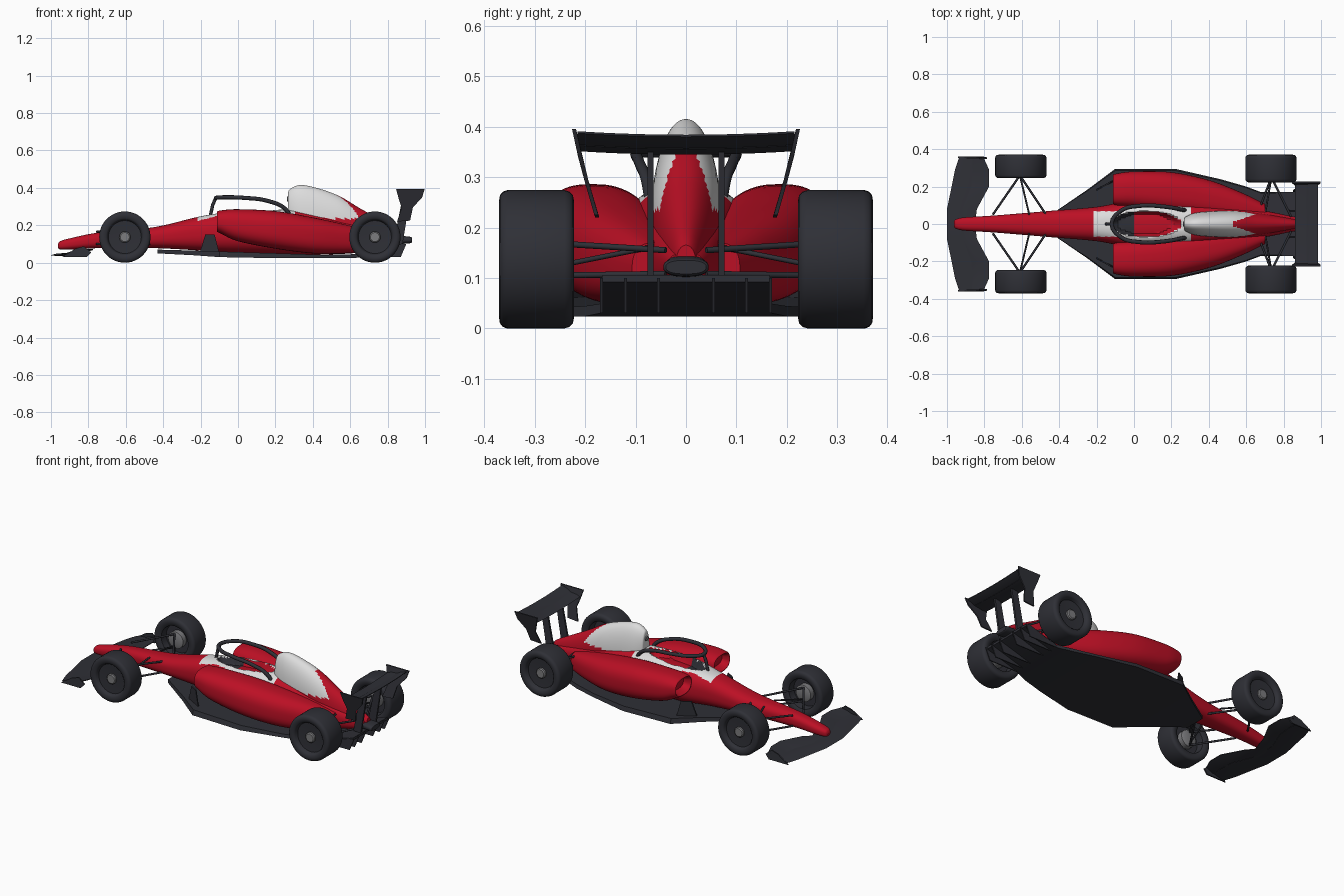
import bpy, bmesh, math
from mathutils import Vector

cube = bpy.data.objects.get("Cube")
if cube:
    bpy.data.objects.remove(cube, do_unlink=True)


def material(name, rgb):
    m = bpy.data.materials.new(name)
    m.use_nodes = True
    m.diffuse_color = (*rgb, 1)
    m.node_tree.nodes["Principled BSDF"].inputs["Base Color"].default_value = (*rgb, 1)
    return m


RED = material("racing red", (0.5, 0.005, 0.018))
WHITE = material("soft white", (0.72, 0.72, 0.72))
DARK = material("carbon dark", (0.028, 0.029, 0.037))
GREY = material("hub grey", (0.2, 0.2, 0.21))


def skin(name, rings, mats, rule=None, angle=35):
    """Bridge equal-sized closed rings and cap both ends."""
    bm = bmesh.new()
    loops = [[bm.verts.new(p) for p in ring] for ring in rings]
    n = len(loops[0])
    for a, b in zip(loops, loops[1:]):
        for i in range(n):
            j = (i + 1) % n
            bm.faces.new((a[i], a[j], b[j], b[i]))
    bm.faces.new(loops[0])
    bm.faces.new(loops[-1])
    bmesh.ops.recalc_face_normals(bm, faces=bm.faces)
    if rule:
        for f in bm.faces:
            f.material_index = rule(f.calc_center_median())
    me = bpy.data.meshes.new(name)
    bm.to_mesh(me)
    bm.free()
    ob = bpy.data.objects.new(name, me)
    bpy.context.collection.objects.link(ob)
    for m in mats:
        me.materials.append(m)
    smooth(ob, angle)
    return ob


def smooth(ob, angle=35):
    bpy.ops.object.select_all(action='DESELECT')
    ob.select_set(True)
    bpy.context.view_layer.objects.active = ob
    bpy.ops.object.shade_smooth_by_angle(angle=math.radians(angle))


def spline(rows, steps):
    """Catmull-Rom interpolation of station rows."""
    rows = [Vector(r) for r in rows]
    out = []
    for i in range(len(rows) - 1):
        a, b, c, d = rows[max(i - 1, 0)], rows[i], rows[i + 1], rows[min(i + 2, len(rows) - 1)]
        for k in range(steps):
            t = k / steps
            out.append(b + (c - a) * (t / 2) + (a * 2 - b * 5 + c * 4 - d) * (t * t / 2)
                       + (b * 3 - a - c * 3 + d) * (t ** 3 / 2))
    return out + [rows[-1]]


def loft(name, rows, mats, rule=None, side=1, power=2.5, waist=0.5, steps=8, n=64, warp=None):
    """Rows are x, centre y, half width, bottom z, top z."""
    rings = []
    for x, yc, hw, zb, zt in spline(rows, steps):
        zc, ring = zb + waist * (zt - zb), []
        for i in range(n):
            a = 2 * math.pi * i / n
            c, s = math.cos(a), math.sin(a)
            y = math.copysign(abs(c) ** (2 / power), c) * hw
            z = math.copysign(abs(s) ** (2 / power), s) * (zt - zc if s > 0 else zc - zb)
            v = (x, side * (yc + y), zc + z)
            ring.append(warp(*v) if warp else v)
        rings.append(ring)
    return skin(name, rings, mats, rule)


def tube(name, pts, r, kind='POLY', mat=DARK):
    cu = bpy.data.curves.new(name, 'CURVE')
    cu.dimensions, cu.bevel_depth, cu.bevel_resolution = '3D', r, 2
    cu.use_fill_caps = True
    sp = cu.splines.new(kind)
    if kind == 'POLY':
        sp.points.add(len(pts) - 1)
        for q, p in zip(sp.points, pts):
            q.co = (*p, 1)
    else:
        sp.bezier_points.add(len(pts) - 1)
        for q, p in zip(sp.bezier_points, pts):
            q.co, q.handle_left_type, q.handle_right_type = p, 'AUTO', 'AUTO'
    cu.materials.append(mat)
    ob = bpy.data.objects.new(name, cu)
    bpy.context.collection.objects.link(ob)
    bpy.ops.object.select_all(action='DESELECT')
    ob.select_set(True)
    bpy.context.view_layer.objects.active = ob
    bpy.ops.object.convert(target='MESH')
    smooth(bpy.context.object, 50)


def plate(name, pts, t, mat=DARK):
    """Thin upright plate from x, y, z points, thickened along y."""
    skin(name, [[(x, y + d, z) for x, y, z in pts] for d in (-t, t)], [mat])


# Main body with a sunken cockpit
def cockpit(x, y):
    return ((x - 0.06) / 0.19) ** 2 + (y / 0.068) ** 2


def sink(x, y, z):
    e = cockpit(x, y)
    return (x, y, z - 0.05 * min(1, (1 - e) * 3)) if e < 1 and z > 0.19 else (x, y, z)


def body_colour(c):
    if c.z < 0.19 or not -0.22 < c.x < 0.3:
        return 0
    if cockpit(c.x, c.y) < 1:
        return 2 if c.x < 0 else 0
    return 1 if abs(c.y) < 0.068 + max(0, c.x + 0.1) * 0.25 else 0


loft("main_body", [(-0.963, 0, 0.012, 0.08, 0.1), (-0.95, 0, 0.026, 0.071, 0.115),
                   (-0.9, 0, 0.036, 0.07, 0.13), (-0.74, 0, 0.046, 0.078, 0.162),
                   (-0.45, 0, 0.07, 0.078, 0.19), (-0.2, 0, 0.092, 0.065, 0.248),
                   (0, 0, 0.125, 0.05, 0.278), (0.25, 0, 0.12, 0.045, 0.285),
                   (0.5, 0, 0.095, 0.045, 0.25), (0.7, 0, 0.07, 0.06, 0.2),
                   (0.87, 0, 0.035, 0.1, 0.15)],
     [RED, WHITE, DARK], body_colour, warp=sink, steps=14, n=96)

# Engine cover and airbox
loft("engine_cover", [(0.268, 0, 0.02, 0.3, 0.36), (0.275, 0, 0.038, 0.25, 0.39),
                      (0.33, 0, 0.06, 0.21, 0.415), (0.42, 0, 0.068, 0.2, 0.4),
                      (0.54, 0, 0.07, 0.18, 0.357), (0.65, 0, 0.06, 0.15, 0.292),
                      (0.75, 0, 0.046, 0.13, 0.237), (0.84, 0, 0.03, 0.12, 0.19),
                      (0.88, 0, 0.02, 0.12, 0.165)], [RED, WHITE],
     lambda c: int(c.z > 0.235 and (c.x < 0.53 or abs(c.y) > (c.x - 0.5) * 0.35)),
     waist=0.15, power=2.1, steps=12)
tube("airbox_intake", [(0.262, 0, 0.34), (0.28, 0, 0.34)], 0.014, mat=GREY)

# Floor and diffuser ramp
floor = [(-0.43, 0.06, 0.05, 0.07), (-0.24, 0.19, 0.04, 0.065), (-0.1, 0.295, 0.03, 0.06),
         (0.22, 0.295, 0.024, 0.05), (0.46, 0.24, 0.024, 0.042), (0.6, 0.2, 0.024, 0.045),
         (0.68, 0.17, 0.03, 0.05), (0.89, 0.17, 0.092, 0.106)]
skin("floor", [[(x, -w, b), (x, w, b), (x, w * 0.97, t), (x, -w * 0.97, t)] for x, w, b, t in floor],
     [DARK], angle=20)
for y in (-0.168, -0.12, -0.055, 0.055, 0.12, 0.168):
    plate("diffuser_strake", [(0.66, y, 0.03), (0.87, y, 0.03), (0.9, y, 0.1), (0.87, y, 0.1)], 0.003)
loft("rear_crash_structure", [(0.8, 0, 0.035, 0.1, 0.15), (0.91, 0, 0.045, 0.103, 0.14),
                              (0.93, 0, 0.04, 0.108, 0.135)], [DARK], n=32)

# Cockpit hoop
arm = [(0.285, 0.07, 0.24), (0.25, 0.078, 0.29), (0.16, 0.093, 0.33), (0.03, 0.097, 0.347),
       (-0.07, 0.07, 0.35)]
tube("cockpit_hoop", arm + [(-0.118, 0, 0.347)] + [(x, -y, z) for x, y, z in reversed(arm)],
     0.011, 'BEZIER')
tube("hoop_pillar", [(-0.118, 0, 0.347), (-0.135, 0, 0.31), (-0.15, 0, 0.24)], 0.009)


def wheel(name, x, y0, y1, side):
    """Tyre turned about its axle, with a recessed rim and hub."""
    w, yc, R = (y1 - y0) / 2, (y0 + y1) / 2, 0.137
    prof = [(0.085, -0.2), (0.09, -0.85), (0.1, -0.95), (0.115, -1), (0.127, -0.97), (0.134, -0.88),
            (R, -0.75), (R, 0.75), (0.134, 0.88), (0.127, 0.97), (0.115, 1), (0.1, 0.96),
            (0.094, 0.88), (0.088, 0.65), (0.04, 0.6)]

    def turn(rows):
        return [[(x + r * math.cos(k * math.pi / 24), side * (yc + o * w),
                  R + r * math.sin(k * math.pi / 24)) for k in range(48)] for r, o in rows]
    skin(name + "_tyre", turn(prof), [DARK])
    skin(name + "_hub", turn([(0.03, 0.5), (0.03, 0.75), (0.024, 0.82)]), [GREY])
    skin(name + "_upright", turn([(0.05, -0.1), (0.05, -0.7), (0.035, -0.8)]), [GREY])


for side, word in ((1, "left"), (-1, "right")):
    wheel("front_" + word, -0.605, 0.245, 0.371, side)
    wheel("rear_" + word, 0.732, 0.222, 0.371, side)

    # Sidepods with a shallow inlet
    loft(word + "_sidepod", [(-0.07, 0.185, 0.06, 0.19, 0.255), (-0.1, 0.185, 0.068, 0.178, 0.265),
                             (-0.113, 0.185, 0.076, 0.168, 0.272), (-0.09, 0.185, 0.085, 0.155, 0.28),
                             (0, 0.185, 0.096, 0.115, 0.286), (0.2, 0.17, 0.107, 0.075, 0.276),
                             (0.4, 0.135, 0.1, 0.05, 0.242), (0.57, 0.095, 0.075, 0.05, 0.205),
                             (0.7, 0.062, 0.045, 0.06, 0.17)], [RED], side=side, power=2.6)

    # Bargeboard
    plate(word + "_bargeboard", [(-0.205, side * 0.18, 0.05), (-0.1, side * 0.235, 0.05),
                                 (-0.125, side * 0.225, 0.15), (-0.175, side * 0.195, 0.15)], 0.004)

    # Suspension arms
    for x in (-0.47, -0.755):
        for z0, z1 in ((0.165, 0.175), (0.1, 0.095)):
            tube(word + "_front_arm", [(x, side * 0.05, z0), (-0.61, side * 0.26, z1)], 0.006)
    tube(word + "_front_pushrod", [(-0.56, side * 0.05, 0.165), (-0.61, side * 0.26, 0.105)], 0.005)
    for x in (0.655, 0.84):
        for z0, z1 in ((0.155, 0.168), (0.108, 0.105)):
            tube(word + "_rear_arm", [(x, side * 0.04, z0), (0.735, side * 0.25, z1)], 0.006)
    tube(word + "_rear_pushrod", [(0.7, side * 0.05, 0.165), (0.735, side * 0.25, 0.125)], 0.005)

    # Rear wing endplate and pillar
    plate(word + "_rear_endplate", [(x, side * y, z) for x, y, z in (
        (0.845, 0.222, 0.395), (0.998, 0.222, 0.395), (0.985, 0.212, 0.35), (0.935, 0.198, 0.295),
        (0.92, 0.178, 0.225), (0.85, 0.176, 0.22), (0.875, 0.198, 0.295), (0.86, 0.21, 0.34))], 0.004)
    plate(word + "_wing_pillar", [(x, side * 0.07, z) for x, z in (
        (0.83, 0.1), (0.88, 0.1), (0.92, 0.35), (0.88, 0.35))], 0.006)

    # Front wing endplate
    plate(word + "_front_endplate", [(-0.94, side * 0.357, 0.03), (-0.81, side * 0.357, 0.03),
                                     (-0.785, side * 0.352, 0.055), (-0.825, side * 0.352, 0.088),
                                     (-0.87, side * 0.354, 0.075)], 0.004)


def foil(x0, z0, x1, z1, y, t):
    xm, zm = x0 + (x1 - x0) * 0.35, z0 + (z1 - z0) * 0.25
    return [(x0, y, z0), (xm, y, zm - t), (x1, y, z1 - 0.002), (x1, y, z1 + 0.002), (xm, y, zm + t)]


# Rear wing planes, slightly raised at the tips
ys = [-0.215 + 0.043 * i for i in range(11)]
for name, x0, z0, x1, z1 in (("rear_wing_main", 0.86, 0.348, 0.94, 0.358),
                             ("rear_wing_flap", 0.92, 0.357, 0.985, 0.382)):
    skin(name, [foil(x0, z0 + 0.15 * y * y, x1, z1 + 0.15 * y * y, y, 0.006) for y in ys], [DARK])

# Front wing planes: half span, leading x, trailing x
span = [(0, -1.0, -0.85), (0.08, -1.0, -0.84), (0.2, -0.975, -0.775), (0.29, -0.957, -0.775),
        (0.357, -0.935, -0.805)]
span = [(-y, a, b) for y, a, b in reversed(span[1:])] + span
skin("front_wing_main", [foil(a, 0.04, a + (b - a) * 0.6, 0.05, y, 0.007) for y, a, b in span], [DARK])
skin("front_wing_flap", [foil(a + (b - a) * 0.5, 0.05, b, 0.045 + 0.025 * (abs(y) > 0.05), y, 0.006)
                         for y, a, b in span], [DARK])
